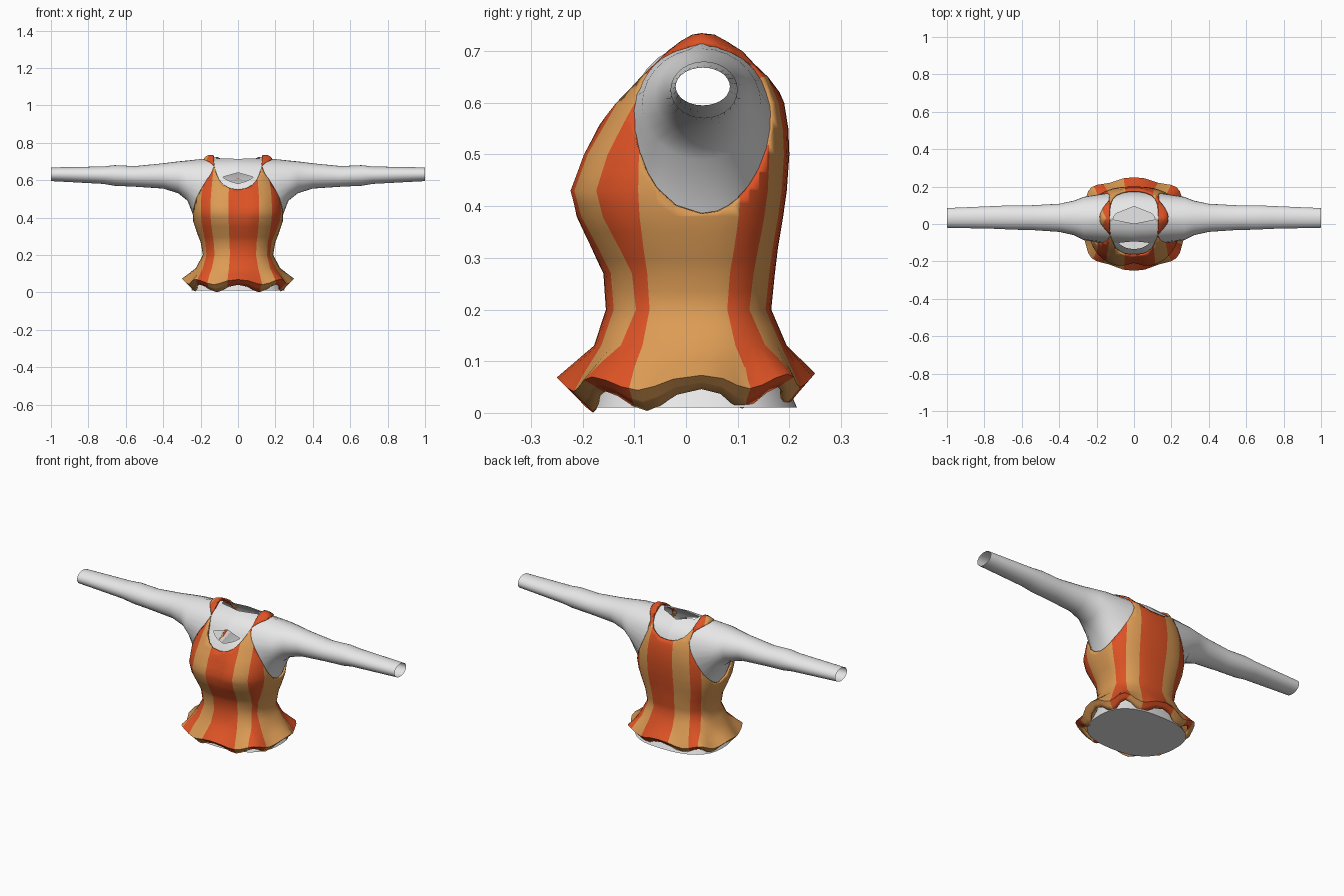
import bpy, bmesh, math
from mathutils import Vector

if "Cube" in bpy.data.objects:
    bpy.data.objects.remove(bpy.data.objects["Cube"])

# ---- colours
def material(name, rgb):
    m = bpy.data.materials.new(name)
    m.diffuse_color = (*rgb, 1)
    m.use_nodes = True
    m.node_tree.nodes["Principled BSDF"].inputs["Base Color"].default_value = m.diffuse_color
    return m

WHITE = material("white", (0.80, 0.80, 0.80))
ORANGE = material("orange", (0.72, 0.085, 0.018))
TAN = material("tan", (0.72, 0.33, 0.09))

# ---- torso profile rows: height, half width, front y, back y
TOP = [(0.02, 0.27, -0.215, 0.225), (0.055, 0.30, -0.25, 0.25), (0.13, 0.225, -0.178, 0.195),
       (0.20, 0.188, -0.155, 0.165), (0.27, 0.20, -0.16, 0.172), (0.32, 0.22, -0.185, 0.178),
       (0.38, 0.24, -0.218, 0.188), (0.43, 0.247, -0.232, 0.195), (0.50, 0.243, -0.205, 0.20),
       (0.55, 0.232, -0.175, 0.198), (0.60, 0.218, -0.145, 0.19), (0.65, 0.205, -0.103, 0.168),
       (0.70, 0.19, -0.05, 0.125), (0.72, 0.18, -0.02, 0.09), (0.732, 0.165, 0.005, 0.065),
       (0.735, 0.15, 0.03, 0.03)]
MID_Y = 0.03
POWER = 2.5
INSET = 0.014
BODY = [(0.01, 0.25, -0.185, 0.215), (0.10, 0.205, -0.16, 0.175)] + [
    (z * 0.985, a - INSET, min(f + INSET, MID_Y), max(b - INSET, MID_Y)) for z, a, f, b in TOP[3:]]
SEGS = 48

def profile(table, z):
    z = min(max(z, table[0][0]), table[-1][0])
    for p, q in zip(table, table[1:]):
        if z <= q[0]:
            t = (z - p[0]) / (q[0] - p[0])
            return [p[i] + (q[i] - p[i]) * t for i in (1, 2, 3)]

def power(v, e):
    return math.copysign(abs(v) ** e, v) if abs(v) > 1e-6 else 0.0

def section_point(table, z, angle):
    a, front, back = profile(table, z)
    x = a * power(math.sin(angle), 2 / POWER)
    k = -power(math.cos(angle), 2 / POWER)
    y = MID_Y + k * (back - MID_Y if k > 0 else MID_Y - front)
    if k < 0:  # hollow between the sides of the chest
        y += 0.025 * math.exp(-(x / 0.05) ** 2) * math.exp(-((z - 0.45) / 0.08) ** 2)
    return Vector((x, y, z))

def loft(bm, rings):
    rows = [[bm.verts.new(p) for p in ring] for ring in rings]
    n = len(rows[0])
    for lo, hi in zip(rows, rows[1:]):
        for i in range(n):
            j = (i + 1) % n
            bm.faces.new((lo[i], lo[j], hi[j], hi[i]))
    return rows

def dome(table, wave=False):
    bm = bmesh.new()
    heights = []
    for p, q in zip(table, table[1:]):
        heights += [p[0], (p[0] + q[0]) / 2]
    heights.append(table[-1][0])
    rings = []
    for z in heights:
        ring = []
        for i in range(SEGS):
            angle = 2 * math.pi * i / SEGS
            p = section_point(table, z, angle)
            if wave and z < 0.13:  # rippled hem
                fade = (0.13 - z) / 0.11
                ripple = math.cos(8 * angle)
                r = 1 - 0.05 * (1 - ripple) * fade
                p.x *= r
                p.y *= r
                p.z += fade * (0.02 * ripple + 0.006 * (1 - math.cos(angle)))
            ring.append(p)
        rings.append(ring)
    rows = loft(bm, rings)
    return bm, rows

def cut(bm, f):
    """Split faces along the line where f is zero."""
    val = {v: f(v.co) for v in bm.verts}
    zero = {v for v, s in val.items() if abs(s) < 1e-4}
    for e in list(bm.edges):
        a, b = e.verts
        if a not in zero and b not in zero and val[a] * val[b] < 0:
            zero.add(bmesh.utils.edge_split(e, a, val[a] / (val[a] - val[b]))[1])
    for face in list(bm.faces):
        on = [v for v in face.verts if v in zero]
        if len(on) == 2 and not any(set(on) == set(e.verts) for e in face.edges):
            bmesh.utils.face_split(face, on[0], on[1])

def remove_inside(bm, f):
    cut(bm, f)
    gone = [p for p in bm.faces if f(p.calc_center_median()) < 0]
    bmesh.ops.delete(bm, geom=gone, context='FACES')

def finish(bm, name, mats, angle=50):
    bmesh.ops.remove_doubles(bm, verts=bm.verts, dist=0.0004)
    bmesh.ops.recalc_face_normals(bm, faces=bm.faces)
    mesh = bpy.data.meshes.new(name)
    bm.to_mesh(mesh)
    bm.free()
    obj = bpy.data.objects.new(name, mesh)
    bpy.context.collection.objects.link(obj)
    for m in mats:
        mesh.materials.append(m)
    bpy.ops.object.select_all(action='DESELECT')
    obj.select_set(True)
    bpy.context.view_layer.objects.active = obj
    bpy.ops.object.shade_smooth_by_angle(angle=math.radians(angle))
    return obj

# ---- openings
def armhole(p, size=1.0):
    dz = (p.z - 0.58) / (0.132 if p.z > 0.58 else 0.195)
    return math.hypot((p.y - 0.033) / 0.134, dz) - size

def neckline(p):
    depth = 0.18 if p.y < MID_Y else 0.11
    return (abs(p.x) / 0.13) ** 2.3 + (max(0.0, 0.73 - p.z) / depth) ** 2.3 - 1

def neck_hole(p):
    return math.hypot(p.x, p.y + 0.015) - 0.12 if p.z > 0.5 else 1.0

# ---- sleeveless top
bm, _ = dome(TOP, wave=True)
bmesh.ops.remove_doubles(bm, verts=bm.verts, dist=0.0004)
remove_inside(bm, neckline)
remove_inside(bm, armhole)

def stripe_x(p):
    return p.x / (profile(TOP, p.z)[0] / 0.2) ** 0.6

def stripe_y(p):
    return p.y / (profile(TOP, p.z)[0] / 0.2)

BANDS = [(-1.0, -0.175), (-0.13, -0.045), (0.10, 0.16)]
SIDE = (-0.075, 0.085)
for k in [b for band in BANDS for b in band if b > -1]:
    cut(bm, lambda p: stripe_x(p) - k)
for k in SIDE:
    cut(bm, lambda p: stripe_y(p) - k if p.x > 0.1 else 1.0)
for face in bm.faces:
    c = face.calc_center_median()
    in_band = any(lo < stripe_x(c) < hi for lo, hi in BANDS)
    on_side = c.x > 0.12 and c.z < 0.5 and SIDE[0] < stripe_y(c) < SIDE[1]
    face.material_index = int(in_band and not (c.x > 0 and c.z > 0.66) or on_side)
top = finish(bm, "sleeveless_top", [ORANGE, TAN])
shell = top.modifiers.new("cloth_thickness", 'SOLIDIFY')
shell.thickness = 0.01
shell.offset = -1

# ---- torso, open at neck and arms, closed below
bm, rows = dome(BODY)
bm.faces.new(rows[0])
bmesh.ops.remove_doubles(bm, verts=bm.verts, dist=0.0004)
remove_inside(bm, neck_hole)
remove_inside(bm, lambda p: armhole(p, 1.04) if p.z > 0.3 else 1.0)
finish(bm, "torso", [WHITE])

# ---- arms: x, low y, high y, low z, high z
ARM = [(0.27, -0.085, 0.145, 0.49, 0.705), (0.32, -0.06, 0.125, 0.53, 0.70),
       (0.40, -0.042, 0.108, 0.555, 0.69), (0.55, -0.032, 0.10, 0.565, 0.675),
       (0.66, -0.03, 0.10, 0.57, 0.68), (0.72, -0.026, 0.097, 0.58, 0.673),
       (1.0, -0.02, 0.085, 0.595, 0.668)]
ARM_SEGS = 28
for side, name in ((1, "left_arm"), (-1, "right_arm")):
    angles = [2 * math.pi * i / ARM_SEGS for i in range(ARM_SEGS)]
    root = []
    for t in angles:  # root follows the torso surface around the armhole
        y = 0.033 + 0.134 * 1.04 * math.cos(t)
        z = 0.58 + (0.132 if math.sin(t) > 0 else 0.195) * 1.04 * math.sin(t)
        a, front, back = profile(BODY, z)
        v = abs(y - MID_Y) / max(back - MID_Y if y > MID_Y else MID_Y - front, 0.01)
        root.append((side * a * max(0.0, 1 - min(v, 1) ** POWER) ** (1 / POWER), y, z))
    rings = [root] + [[(side * x, (y0 + y1) / 2 + (y1 - y0) / 2 * math.cos(t),
                        (z0 + z1) / 2 + (z1 - z0) / 2 * math.sin(t)) for t in angles]
                      for x, y0, y1, z0, z1 in ARM]
    bm = bmesh.new()
    loft(bm, rings)
    finish(bm, name, [WHITE])
